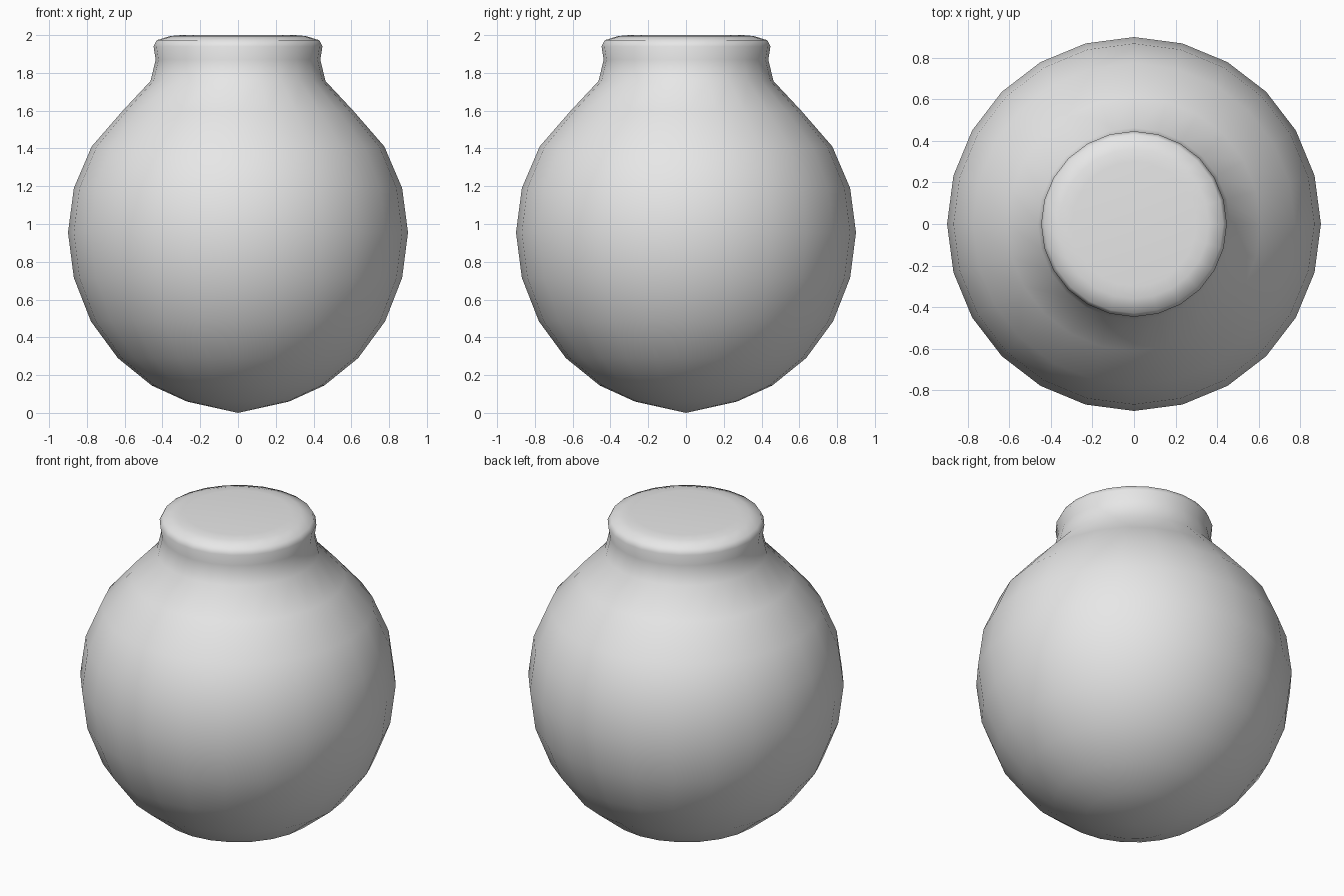
import bpy
import bmesh
from math import cos, sin, tau

cube = bpy.data.objects.get("Cube")
if cube:
    bpy.data.objects.remove(cube, do_unlink=True)

SIDES = 24

# Radius and height of each ring, from the base up to the closed mouth
PROFILE = [
    (0.27, 0.06), (0.457, 0.145), (0.636, 0.29), (0.779, 0.485),
    (0.869, 0.715), (0.9, 0.955), (0.869, 1.19), (0.775, 1.41),
    (0.61, 1.60), (0.463, 1.757), (0.436, 1.87), (0.447, 1.94),
    (0.43, 1.973), (0.36, 1.995), (0.30, 2.0),
]


def lathe(name, profile, bottom, top, material):
    """Spin a profile about z, closing both ends with triangle fans."""
    bm = bmesh.new()
    rings = [[bm.verts.new((r * cos(tau * i / SIDES), r * sin(tau * i / SIDES), z))
              for i in range(SIDES)] for r, z in profile]
    base = bm.verts.new((0, 0, bottom))
    cap = bm.verts.new((0, 0, top))
    for i in range(SIDES):
        j = (i + 1) % SIDES
        for low, high in zip(rings, rings[1:]):
            bm.faces.new((low[i], low[j], high[j], high[i]))
        bm.faces.new((base, rings[0][j], rings[0][i]))
        bm.faces.new((cap, rings[-1][i], rings[-1][j]))
    for face in bm.faces:
        face.smooth = True
    mesh = bpy.data.meshes.new(name)
    bm.to_mesh(mesh)
    bm.free()
    mesh.materials.append(material)
    obj = bpy.data.objects.new(name, mesh)
    bpy.context.collection.objects.link(obj)
    return obj


# Plain grey finish
grey = bpy.data.materials.new("light_grey")
grey.use_nodes = True
colour = (0.8, 0.8, 0.8, 1)
grey.diffuse_color = colour
grey.node_tree.nodes["Principled BSDF"].inputs["Base Color"].default_value = colour

# Round body with neck and rolled lip
lathe("round_pot", PROFILE, 0.0, 2.0, grey)
